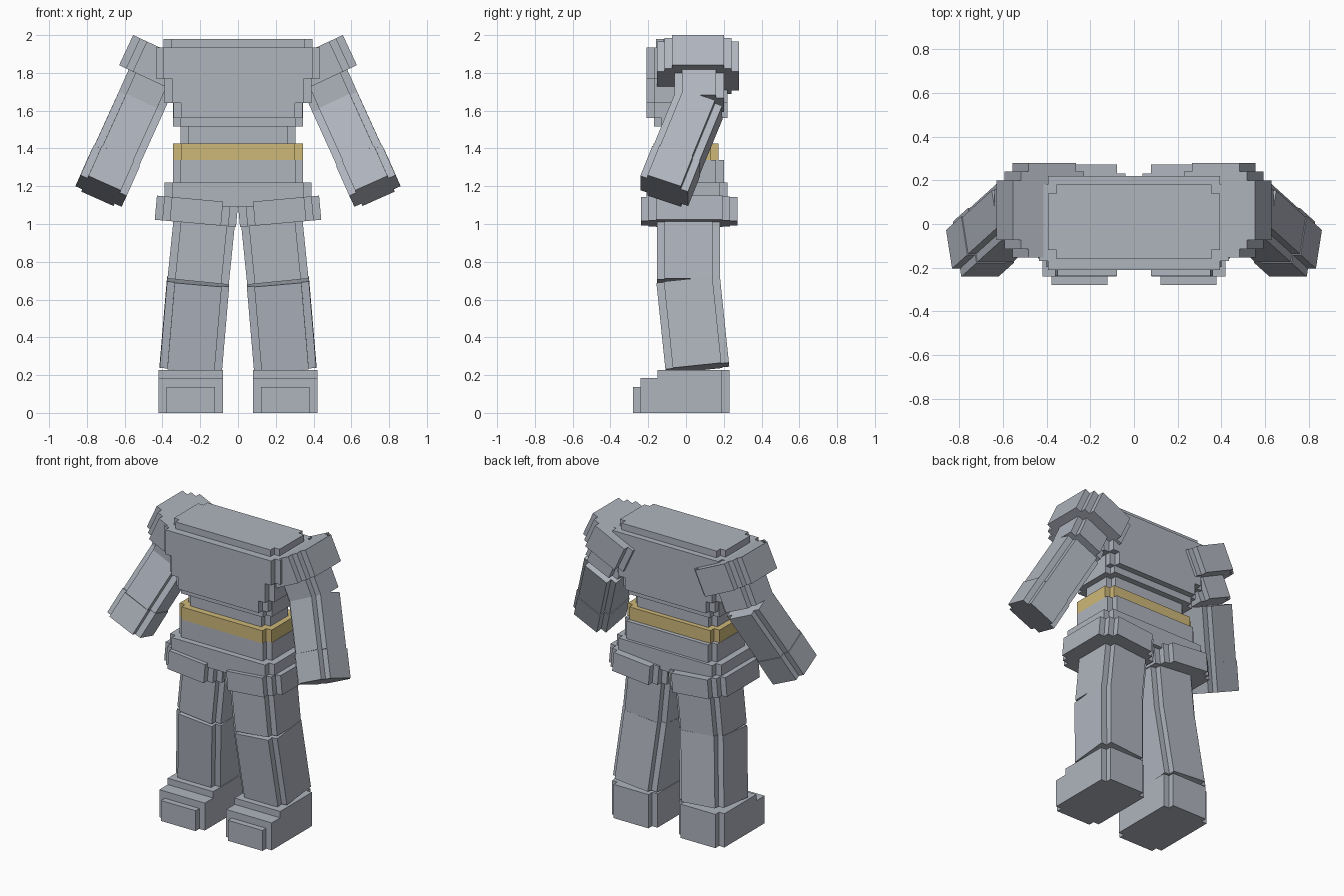
import bpy, bmesh
from mathutils import Vector, Matrix

if "Cube" in bpy.data.objects:
    bpy.data.objects.remove(bpy.data.objects["Cube"])

STEP = 0.04


def material(name, rgb):
    mat = bpy.data.materials.new(name)
    mat.use_nodes = True
    mat.diffuse_color = (*rgb, 1)
    mat.node_tree.nodes["Principled BSDF"].inputs["Base Color"].default_value = (*rgb, 1)
    return mat


GREY = material("steel grey", (0.43, 0.46, 0.515))
GOLD = material("belt gold", (0.62, 0.48, 0.19))


def stepped_outline(hx, hy, steps):
    """Rectangle whose corners are cut into square stairs."""
    corner = []
    for i in range(steps + 1):
        corner.append((hx - i * STEP, hy - (steps - i) * STEP))
        if i < steps:
            corner.append((hx - (i + 1) * STEP, hy - (steps - i) * STEP))
    pts = list(corner)
    pts += [(-x, y) for x, y in reversed(corner)]
    pts += [(-x, -y) for x, y in corner]
    pts += [(x, -y) for x, y in reversed(corner)]
    return pts


def prism(name, bottom, top, hx, hy, side=(1, 0, 0), steps=1, mat=GREY, mirror=False):
    """Stepped-corner block running from bottom to top."""
    bottom, top = Vector(bottom), Vector(top)
    up = (top - bottom).normalized()
    u = Vector(side)
    u = (u - up * u.dot(up)).normalized()
    v = up.cross(u)
    bm = bmesh.new()
    outline = stepped_outline(hx, hy, steps)
    low = bm.faces.new([bm.verts.new(bottom + u * x + v * y) for x, y in outline])
    ext = bmesh.ops.extrude_face_region(bm, geom=[low], use_keep_orig=True)
    moved = [g for g in ext["geom"] if isinstance(g, bmesh.types.BMVert)]
    bmesh.ops.translate(bm, verts=moved, vec=top - bottom)
    bmesh.ops.recalc_face_normals(bm, faces=bm.faces)
    mesh = bpy.data.meshes.new(name)
    bm.to_mesh(mesh)
    bm.free()
    mesh.materials.append(mat)
    obj = bpy.data.objects.new(name, mesh)
    bpy.context.collection.objects.link(obj)
    if mirror:
        obj.modifiers.new("Mirror", "MIRROR").use_mirror_merge = False
    return obj


def slab(name, hx, y0, y1, z0, z1, steps=1, mat=GREY, x=0, mirror=False):
    """Upright block given by its depth and height limits."""
    y = (y0 + y1) / 2
    return prism(name, (x, y, z0), (x, y, z1), hx, (y1 - y0) / 2,
                 steps=steps, mat=mat, mirror=mirror)


# Torso, from the hips to the collar
slab("lower_hips", 0.39, -0.21, 0.22, 1.09, 1.22)
slab("hips", 0.345, -0.17, 0.20, 1.20, 1.34)
slab("belt", 0.343, -0.172, 0.172, 1.34, 1.425, mat=GOLD)
slab("waist", 0.305, -0.13, 0.14, 1.425, 1.52)
slab("ribs", 0.345, -0.17, 0.18, 1.515, 1.65)
slab("lower_chest", 0.342, -0.21, 0.22, 1.56, 1.65)
slab("chest", 0.39, -0.21, 0.22, 1.64, 1.78)
slab("upper_chest", 0.435, -0.21, 0.22, 1.77, 1.935)
slab("collar", 0.395, -0.16, 0.18, 1.93, 1.98)

# Shoulder pads, tilted up at the outside
across = Vector((0.906, 0, 0.423))
pad_up = Vector((-0.423, 0, 0.906))
pad = Vector((0.411, 0.063, 1.836))
prism("shoulder_pad", pad - pad_up * 0.088, pad + pad_up * 0.088,
      0.2, 0.217, side=across, steps=2, mirror=True)

# Arms, bent forward at the elbow
shoulder = Vector((0.435, 0.07, 1.82))
elbow = Vector((0.52, 0.07, 1.63))
wrist = Vector((0.655, -0.052, 1.333))
hand = Vector((0.725, -0.115, 1.175))
prism("upper_arm", elbow, shoulder, 0.13, 0.13, side=across, mirror=True)
prism("forearm", wrist, elbow, 0.13, 0.13, side=across, mirror=True)
prism("cuff", hand, wrist, 0.134, 0.134, side=across, mirror=True)

# Tilted hip guards over the thighs
guard_up = Vector((-0.09, 0, 0.996))
guard = Vector((0.22, 0.017, 1.067))
prism("hip_guard", guard - guard_up * 0.064, guard + guard_up * 0.064,
      0.216, 0.255, steps=2, mirror=True)

# Legs, bent slightly back at the knee
thigh = Vector((0.175, 0.0125, 1.05))
knee = Vector((0.211, 0.0125, 0.695))
ankle = Vector((0.25, 0.06, 0.238))
prism("thigh", knee, thigh, 0.163, 0.167, mirror=True)
prism("shin", ankle, knee, 0.165, 0.169, mirror=True)

# Boots with stepped toes
slab("boot", 0.17, -0.15, 0.23, 0, 0.228, x=0.25, mirror=True)
slab("boot_ankle", 0.17, -0.15, 0.1, 0, 0.228, steps=0, x=0.25, mirror=True)
slab("boot_front", 0.17, -0.24, -0.1, 0, 0.185, steps=0, x=0.25, mirror=True)
slab("toe_cap", 0.129, -0.28, -0.2, 0, 0.138, steps=0, x=0.25, mirror=True)
